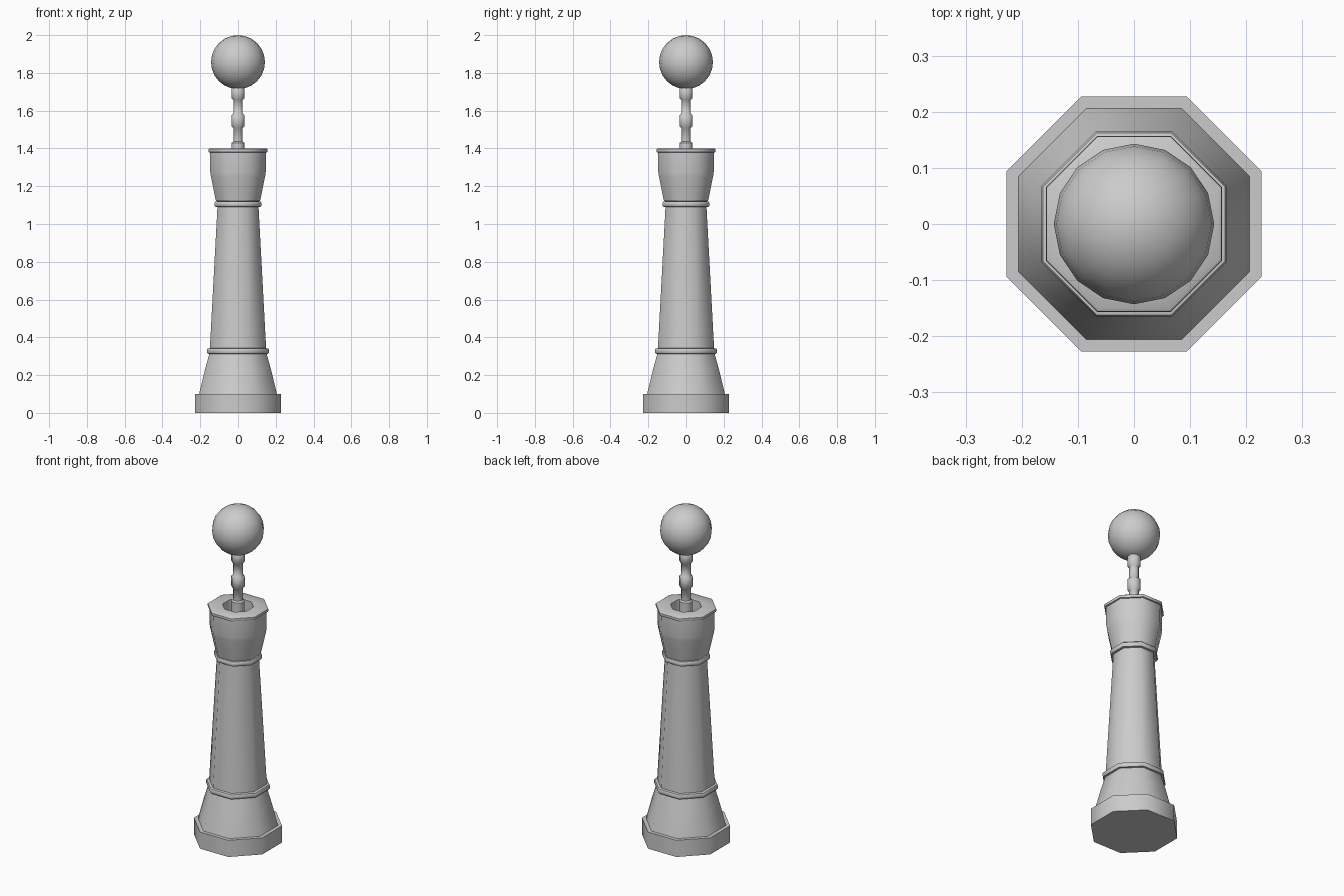
import bpy, bmesh
from math import pi, cos, sin, radians

if "Cube" in bpy.data.objects:
    bpy.data.objects.remove(bpy.data.objects["Cube"])

SIDES = 8
FLAT = cos(pi / SIDES)  # half width across flats -> corner radius


def lathe(name, profile, angle=50):
    """Octagonal turned part from (half width, z) points, capped at both ends."""
    bm = bmesh.new()
    rings = []
    for w, z in profile:
        r = w / FLAT
        rings.append([bm.verts.new((r * cos((i + 0.5) * 2 * pi / SIDES),
                                    r * sin((i + 0.5) * 2 * pi / SIDES), z))
                      for i in range(SIDES)])
    for a, b in zip(rings, rings[1:]):
        for i in range(SIDES):
            j = (i + 1) % SIDES
            bm.faces.new((a[i], a[j], b[j], b[i]))
    bm.faces.new(rings[0][::-1])
    bm.faces.new(rings[-1])
    bmesh.ops.recalc_face_normals(bm, faces=bm.faces)
    mesh = bpy.data.meshes.new(name)
    bm.to_mesh(mesh)
    bm.free()
    obj = bpy.data.objects.new(name, mesh)
    bpy.context.collection.objects.link(obj)
    smooth(obj, angle)
    return obj


def smooth(obj, angle):
    bpy.ops.object.select_all(action='DESELECT')
    obj.select_set(True)
    bpy.context.view_layer.objects.active = obj
    bpy.ops.object.shade_smooth_by_angle(angle=radians(angle))


def band(w, z0, z1, bulge):
    """Rounded moulding profile points."""
    h = z1 - z0
    return [(w, z0), (w + bulge * 0.75, z0 + 0.06 * h), (w + bulge, z0 + 0.3 * h),
            (w + bulge, z0 + 0.7 * h), (w + bulge * 0.75, z0 + 0.94 * h), (w, z1)]


# Post: plinth, foot, tapered shaft, flared head and recessed top
lathe("post",
      [(0.227, 0), (0.227, 0.10), (0.206, 0.10), (0.176, 0.225)]
      + band(0.152, 0.312, 0.342, 0.013)
      + [(0.149, 0.343)]
      + band(0.109, 1.09, 1.12, 0.016)
      + [(0.117, 1.122), (0.131, 1.19), (0.143, 1.25), (0.147, 1.275)]
      + [(0.148, 1.378), (0.155, 1.38), (0.157, 1.386), (0.156, 1.396),
         (0.150, 1.40), (0.08, 1.40), (0.08, 1.31)])

# Stem: thin rod with three collars
rod = 0.025
stem = [(0.034, 1.31), (0.034, 1.43), (rod, 1.437)]
for z0, z1 in ((1.508, 1.585), (1.657, 1.73)):
    stem += [(rod, z0), (0.035, z0 + 0.01), (0.035, z1 - 0.01), (rod, z1)]
lathe("stem", stem)

# Ball finial
bpy.ops.mesh.primitive_uv_sphere_add(segments=16, ring_count=12, radius=0.143,
                                     location=(0, 0, 1.857))
ball = bpy.context.object
ball.name = "ball_finial"
smooth(ball, 60)
